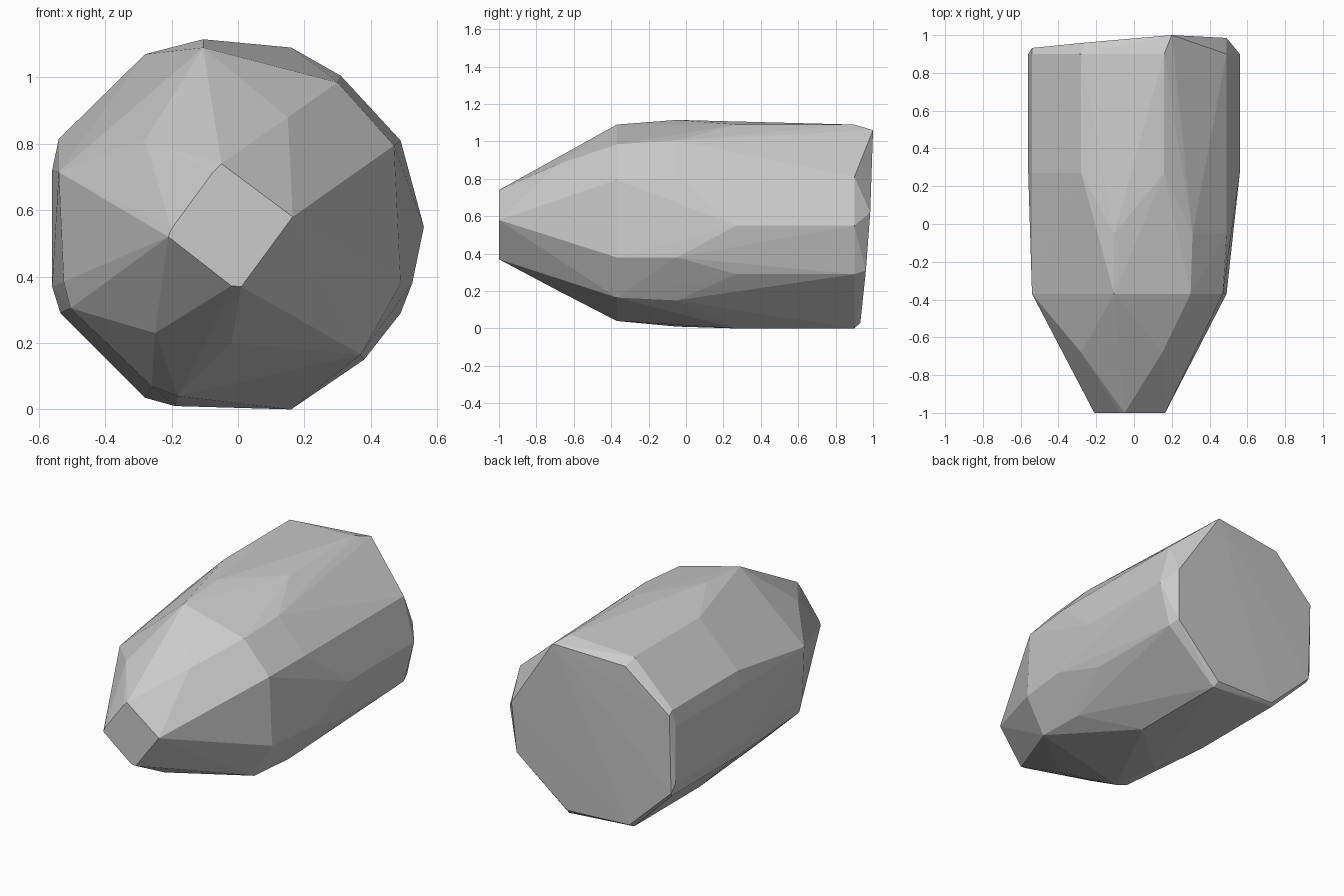
import bpy, bmesh

# Cross-sections as (x, z) points, keyed by depth y
body = [(-0.28, 1.07), (0.16, 1.09), (0.49, 0.81), (0.56, 0.55), (0.49, 0.29),
        (0.16, 0.0), (-0.28, 0.035), (-0.535, 0.29), (-0.56, 0.37),
        (-0.56, 0.72), (-0.54, 0.815)]
sections = {
    -1.0: [(-0.05, 0.74), (0.165, 0.58), (0.01, 0.37), (-0.02, 0.372),
           (-0.21, 0.52), (-0.20, 0.545), (-0.075, 0.715)],
    -0.68: [(-0.28, 0.81), (0.15, 0.88), (-0.25, 0.23), (-0.02, 0.20)],
    -0.37: [(-0.105, 1.09), (0.30, 0.985), (0.47, 0.795), (0.49, 0.38),
            (0.37, 0.165), (-0.18, 0.04), (-0.26, 0.07), (-0.505, 0.305),
            (-0.525, 0.385), (-0.54, 0.715)],
    -0.05: [(-0.105, 1.115), (0.31, 1.005), (0.49, 0.81), (0.525, 0.38),
            (0.38, 0.15), (-0.19, 0.01)],
    0.27: body,
    0.90: body,
}
points = [(x, y, z) for y, ring in sections.items() for x, z in ring]

# Slanted rear face
points += [(0.2, 1.0, 1.06), (-0.26, 0.96, 1.03), (-0.54, 0.932, 0.79),
           (-0.54, 0.915, 0.31), (-0.26, 0.918, 0.045), (0.15, 0.932, 0.03),
           (0.47, 0.962, 0.31), (0.49, 0.985, 0.62)]

# Faceted rock skin wrapped around the sections
bm = bmesh.new()
for p in points:
    bm.verts.new(p)
hull = bmesh.ops.convex_hull(bm, input=bm.verts[:])
junk = set(hull["geom_interior"]) | set(hull["geom_unused"])
bmesh.ops.delete(bm, geom=[g for g in junk if isinstance(g, bmesh.types.BMVert)], context='VERTS')
bmesh.ops.recalc_face_normals(bm, faces=bm.faces[:])
mesh = bpy.data.meshes.new("rock")
bm.to_mesh(mesh)
bm.free()
bpy.context.collection.objects.link(bpy.data.objects.new("rock", mesh))
